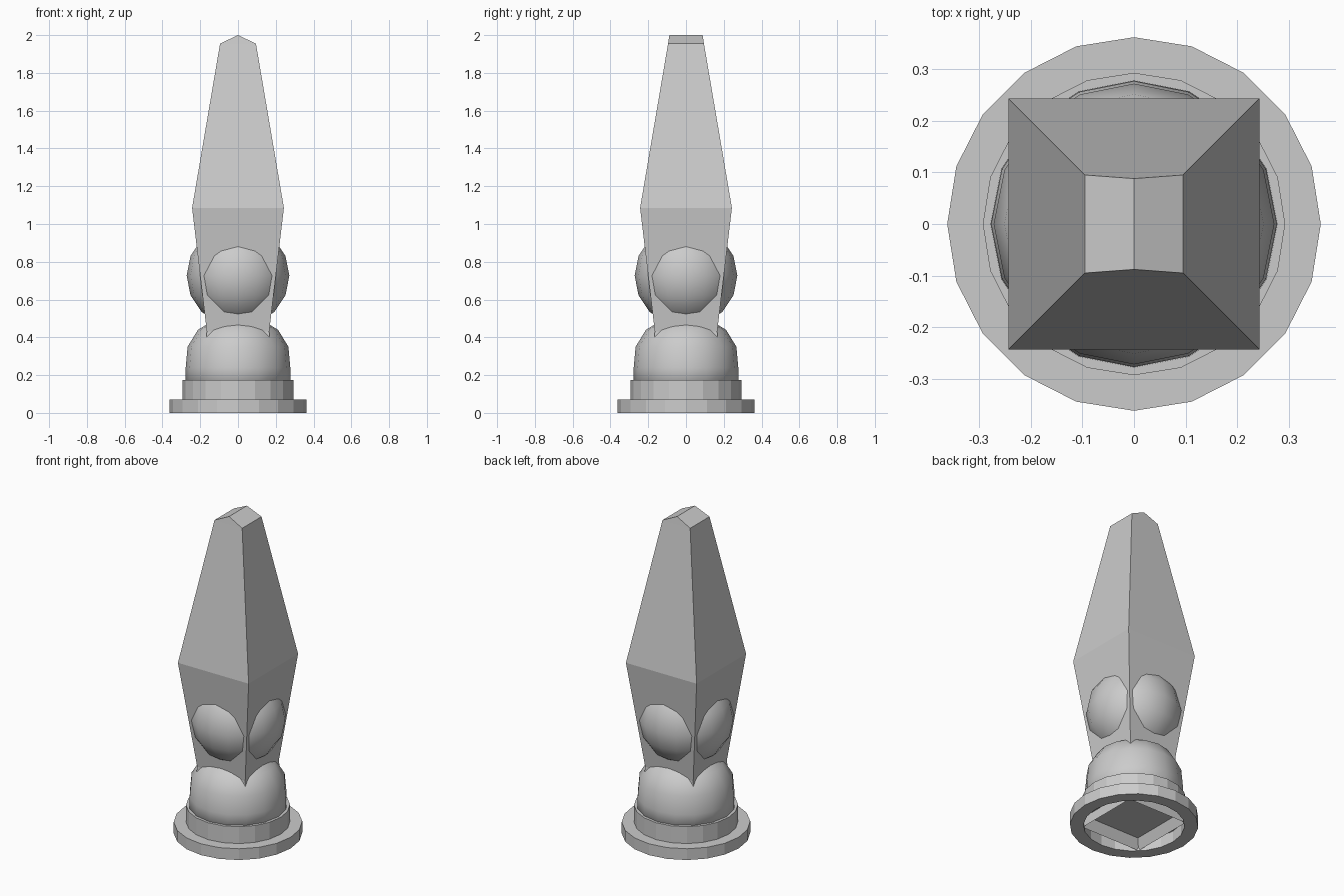
import bpy, bmesh
from math import sin, cos, pi

if "Cube" in bpy.data.objects:
    bpy.data.objects.remove(bpy.data.objects["Cube"])


def loft(name, rings, close=False, smooth=False):
    """Skin between rings of points; caps the ends, or joins last to first."""
    bm = bmesh.new()
    loops = [[bm.verts.new(p) for p in ring] for ring in rings]
    pairs = list(zip(loops, loops[1:]))
    if close:
        pairs.append((loops[-1], loops[0]))
    for a, b in pairs:
        n = len(a)
        for i in range(n):
            bm.faces.new((a[i], a[(i + 1) % n], b[(i + 1) % n], b[i]))
    if not close:
        bm.faces.new(loops[0][::-1])
        bm.faces.new(loops[-1])
    bmesh.ops.remove_doubles(bm, verts=bm.verts, dist=0.0001)
    bmesh.ops.recalc_face_normals(bm, faces=bm.faces)
    mesh = bpy.data.meshes.new(name)
    bm.to_mesh(mesh)
    bm.free()
    for poly in mesh.polygons:
        poly.use_smooth = smooth
    ob = bpy.data.objects.new(name, mesh)
    bpy.context.collection.objects.link(ob)
    return ob


def circle(r, z, n):
    return [(r * cos(2 * pi * i / n), r * sin(2 * pi * i / n), z) for i in range(n)]


def rect(x, y, z):
    return [(-x, -y, z), (x, -y, z), (x, y, z), (-x, y, z)]


# Open foot ring and the collar above it
loft("base_ring", [circle(r, z, 20) for r, z in
                   ((0.362, 0), (0.362, 0.07), (0.285, 0.07), (0.285, 0))], close=True)
loft("collar", [circle(0.293, z, 20) for z in (0.07, 0.175)])

# Rounded dome
loft("dome", [circle(r, z, 16) for r, z in
              ((0.279, 0.12), (0.277, 0.24), (0.267, 0.35), (0.212, 0.44),
               (0.12, 0.495), (0.02, 0.513))], smooth=True)

# Four-sided blade, flaring into a hollow foot and ending in a ridge
loft("blade", [rect(x, y, z) for x, y, z in
               ((0.178, 0.178, 0.065), (0.206, 0.206, 0.005), (0.165, 0.165, 0.43),
                (0.243, 0.243, 1.085), (0.095, 0.095, 1.955), (0.0, 0.088, 2.0))][:5])

# Roof-shaped tip
bm = bmesh.new()
base = [bm.verts.new(p) for p in rect(0.095, 0.095, 1.955)]
a, b = bm.verts.new((0, -0.088, 2.0)), bm.verts.new((0, 0.088, 2.0))
for f in ((base[0], base[1], a), (base[1], base[2], b, a),
          (base[2], base[3], b), (base[3], base[0], a, b)):
    bm.faces.new(f)
tip = bpy.data.meshes.new("blade_tip")
bm.to_mesh(tip)
bm.free()
bpy.context.collection.objects.link(bpy.data.objects.new("blade_tip", tip))

# Ball whose sides bulge through the four blade faces
bpy.ops.mesh.primitive_uv_sphere_add(segments=16, ring_count=8, radius=0.272,
                                     location=(0, 0, 0.727))
bpy.context.object.name = "side_bulges"
bpy.ops.object.shade_smooth()
